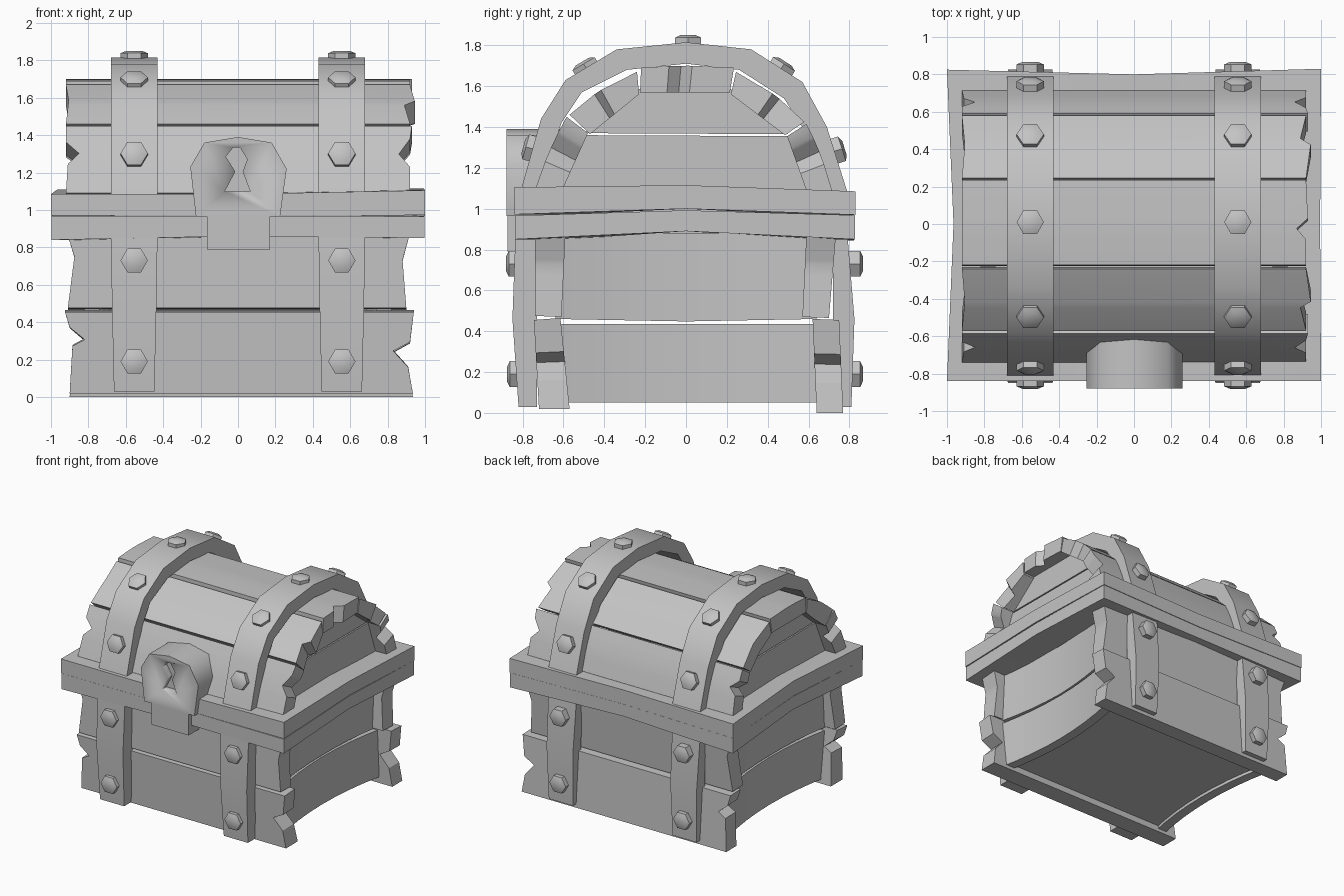
import bpy, bmesh, math
from mathutils import Vector

if "Cube" in bpy.data.objects:
    bpy.data.objects.remove(bpy.data.objects["Cube"])

grey = bpy.data.materials.new("plain grey")
grey.diffuse_color = (0.55, 0.55, 0.55, 1)
grey.use_nodes = True
grey.node_tree.nodes["Principled BSDF"].inputs["Base Color"].default_value = grey.diffuse_color


def loft(name, loops, closed=False, smooth=30):
    """Skin a list of equal-length loops; cap the ends, or join last to first."""
    bm = bmesh.new()
    rows = [[bm.verts.new(p) for p in loop] for loop in loops]
    n = len(rows[0])
    pairs = list(zip(rows, rows[1:]))
    if closed:
        pairs.append((rows[-1], rows[0]))
    else:
        bm.faces.new(rows[0])
        bm.faces.new(rows[-1])
    for a, b in pairs:
        for i in range(n):
            j = (i + 1) % n
            bm.faces.new((a[i], a[j], b[j], b[i]))
    bmesh.ops.recalc_face_normals(bm, faces=bm.faces)
    mesh = bpy.data.meshes.new(name)
    bm.to_mesh(mesh)
    bm.free()
    obj = bpy.data.objects.new(name, mesh)
    bpy.context.collection.objects.link(obj)
    mesh.materials.append(grey)
    bpy.context.view_layer.objects.active = obj
    obj.select_set(True)
    bpy.ops.object.shade_smooth_by_angle(angle=math.radians(smooth))
    obj.select_set(False)
    return obj


def end_x(outline, t):
    """Position of a ragged board end at height fraction t."""
    for (x0, t0), (x1, t1) in zip(outline, outline[1:]):
        if t <= t1:
            return x0 + (x1 - x0) * (t - t0) / (t1 - t0)
    return outline[-1][0]


def plank(name, o0, o1, i0, i1, left, right, bulge=0):
    """Board along x. o/i: outer and inner (y, z) edges; left/right: (x, t) end outlines."""
    o0, o1, i0, i1 = (Vector(p) for p in (o0, o1, i0, i1))
    across = (o1 - o0).normalized()
    normal = Vector((-across.y, across.x))
    if normal.dot(o0 - i0) < 0:
        normal = -normal
    loops = []
    for t in sorted({p[1] for p in left + right} | {.5}):
        o = o0.lerp(o1, t) + normal * bulge * 4 * t * (1 - t)
        i = i0.lerp(i1, t)
        a, b = end_x(left, t), end_x(right, t)
        loops.append([(a, *o), (b, *o), (b, *i), (a, *i)])
    loft(name, loops)


# ragged board ends, t runs from lower edge to upper edge
NOTCH_L = [(-.92, 0), (-.91, .42), (-.85, .58), (-.92, .75), (-.92, 1)]
NOTCH_R = [(.92, 0), (.92, .38), (.86, .57), (.92, .8), (.93, 1)]
CHIP_L = [(-.92, 0), (-.905, .5), (-.92, 1)]
CHIP_R = [(.92, 0), (.89, .4), (.945, .5), (.92, 1)]
DENT_L = [(-.91, 0), (-.875, .68), (-.915, 1)]
DENT_R = [(.90, 0), (.88, .63), (.92, 1)]
SPLIT_L = [(-.90, 0), (-.885, .58), (-.82, .66), (-.90, .81), (-.925, 1)]
SPLIT_R = [(.935, 0), (.91, .32), (.83, .52), (.92, .63), (.94, 1)]

# chest body boards
plank("front_lower_board", (-.72, .02), (-.745, .455), (-.57, .02), (-.615, .465), SPLIT_L, SPLIT_R)
plank("front_upper_board", (-.74, .475), (-.74, .88), (-.61, .47), (-.59, .88), DENT_L, DENT_R)
plank("back_lower_board", (.77, .0), (.75, .455), (.64, .0), (.62, .46), SPLIT_L, SPLIT_R)
plank("back_upper_board", (.70, .465), (.735, .88), (.57, .47), (.59, .88), DENT_L, DENT_R)

# lid boards
plank("lid_front_board", (-.74, 1.09), (-.585, 1.45), (-.62, 1.06), (-.48, 1.37), NOTCH_L, NOTCH_R, .01)
plank("lid_front_upper_board", (-.57, 1.46), (-.24, 1.67), (-.47, 1.365), (-.23, 1.56), CHIP_L, CHIP_R, .02)
plank("lid_top_board", (-.22, 1.69), (.235, 1.69), (-.225, 1.57), (.215, 1.57),
      [(-.92, 0), (-.92, 1)], [(.92, 0), (.92, .3), (.87, .43), (.93, .55), (.92, 1)], .01)
plank("lid_back_upper_board", (.58, 1.425), (.245, 1.67), (.485, 1.36), (.22, 1.56), CHIP_L, CHIP_R, .02)
plank("lid_back_board", (.715, 1.09), (.59, 1.415), (.60, 1.06), (.495, 1.355), NOTCH_L, NOTCH_R, .01)

# sides of the body bow inwards, ends of the lid are flat
for s, side in ((1, "right"), (-1, "left")):
    for part, z0, z1 in (("lower", .05, .435), ("upper", .46, .88)):
        loops = []
        for k in range(9):
            y = -.64 + 1.28 * k / 8
            x = .75 + .07 * (y / .64) ** 2
            b = z0 - (.012 * (1 - abs(y) / .64) if part == "upper" else 0)
            loops.append([(s * x, y, b), (s * x, y, z1),
                          (s * (x - .08), y, z1), (s * (x - .08), y, b)])
        loft(f"{side}_{part}_side_board", loops)
    lower = [(-.66, 1.04), (.64, 1.04), (.51, 1.355), (-.51, 1.36)]
    upper = [(-.50, 1.37), (.50, 1.365), (.22, 1.585), (-.23, 1.585)]
    for part, shape in (("lower", lower), ("upper", upper)):
        loft(f"{side}_{part}_lid_end", [[(s * x, y, z) for y, z in shape] for x in (.82, .74)])

# floor, raised slightly above the lower edges
loft("floor", [[(-.76, -.62, z), (.76, -.62, z), (.70, 0, z), (.76, .66, z),
                (-.76, .66, z), (-.70, 0, z)] for z in (.075, .115)])

# rim: two uneven stacked frames
OUTER = [(-1, -.84), (0, -.84), (1, -.84), (.995, 0), (1, .83), (0, .80), (-1, .825), (-.965, 0)]
INNER = [(-.68, -.58), (0, -.58), (.68, -.58), (.66, 0), (.68, .58), (0, .58), (-.68, .58), (-.66, 0)]


def rim(name, shrink, bottom, top):
    loops = []
    for (x, y), (u, v), b, t in zip(OUTER, INNER, bottom, top):
        x, y = x * shrink, y * shrink
        loops.append([(x, y, b), (x, y, t), (u, v, t), (u, v, b)])
    loft(name, loops, closed=True)


rim("lower_rim", .997, [.84, .86, .85, .89, .85, .87, .845, .88],
    [.968, .968, .966, .992, .968, .968, .968, .985])
rim("upper_rim", 1, [.97, .97, .972, 1.0, .97, .97, .97, .99],
    [1.085, 1.085, 1.105, 1.115, 1.085, 1.085, 1.085, 1.11])

# metal straps and bolts
ARCH_OUT = [(-.82, 1.05), (-.71, 1.44), (-.59, 1.63), (-.34, 1.78), (0, 1.815),
            (.32, 1.78), (.57, 1.62), (.69, 1.40), (.80, 1.05)]
ARCH_IN = [(-.73, 1.05), (-.61, 1.42), (-.51, 1.57), (-.29, 1.68), (0, 1.71),
           (.26, 1.68), (.48, 1.54), (.60, 1.35), (.71, 1.05)]
LEGS = {"front": [(-.835, -.73, .88, .125), (-.85, -.73, .46, .118), (-.82, -.73, .03, .108)],
        "back": [(.79, .72, .88, .125), (.825, .72, .46, .118), (.81, .72, .03, .108)]}
BOLTS = [((-.757, 1.295), (-.96, .27)), ((-.487, 1.685), (-.51, .86)), ((.01, 1.81), (0, 1)),
         ((.465, 1.685), (.54, .84)), ((.737, 1.285), (.95, .31)),
         ((-.84, .73), (-1, 0)), ((-.835, .19), (-1, 0)),
         ((.825, .73), (1, 0)), ((.825, .19), (1, 0))]


def bolt(name, base, normal):
    n = Vector((0, *normal)).normalized()
    u = Vector((1, 0, 0))
    v = n.cross(u)
    loops = []
    for r, h in ((.073, -.03), (.073, .028), (.042, .041)):
        loops.append([Vector(base) + n * h + (u * math.cos(a) + v * math.sin(a)) * r
                      for a in (math.pi / 3 * k for k in range(6))])
    loft(name, loops)


for s, side in ((-1, "left"), (1, "right")):
    c = .555 * s
    loft(f"{side}_lid_strap", [[(c - .125, *o), (c + .125, *o), (c + .125, *i), (c - .125, *i)]
                               for o, i in zip(ARCH_OUT, ARCH_IN)])
    for face, rows in LEGS.items():
        loft(f"{side}_{face}_strap", [[(c - w, o, z), (c + w, o, z), (c + w, i, z), (c - w, i, z)]
                                      for o, i, z, w in rows])
    for k, (p, n) in enumerate(BOLTS):
        bolt(f"{side}_bolt_{k + 1}", (c, *p), n)

# lock with a cut keyhole, and the hasp below it
LOCK = [(-.225, .965), (-.255, 1.23), (-.18, 1.36), (0, 1.39), (.18, 1.36), (.26, 1.22), (.225, .965)]
HOLE = [(-.07, 1.10), (.065, 1.10), (.025, 1.205), (.05, 1.27), (.01, 1.335),
        (-.025, 1.335), (-.065, 1.285), (-.015, 1.205)]
lock = loft("lock", [[(x, y, z) for x, z in LOCK] for y in (-.88, -.60)], smooth=65)
cutter = loft("keyhole_cutter", [[(x, y, z) for x, z in HOLE] for y in (-.95, -.82)])
cutter.hide_render = True
cutter.hide_set(True)
cut = lock.modifiers.new("keyhole", "BOOLEAN")
cut.operation = "DIFFERENCE"
cut.solver = "EXACT"
cut.object = cutter
loft("hasp", [[(-.165, y, .79), (.17, y, .79), (.17, y, .98), (-.165, y, .98)] for y in (-.875, -.72)])
